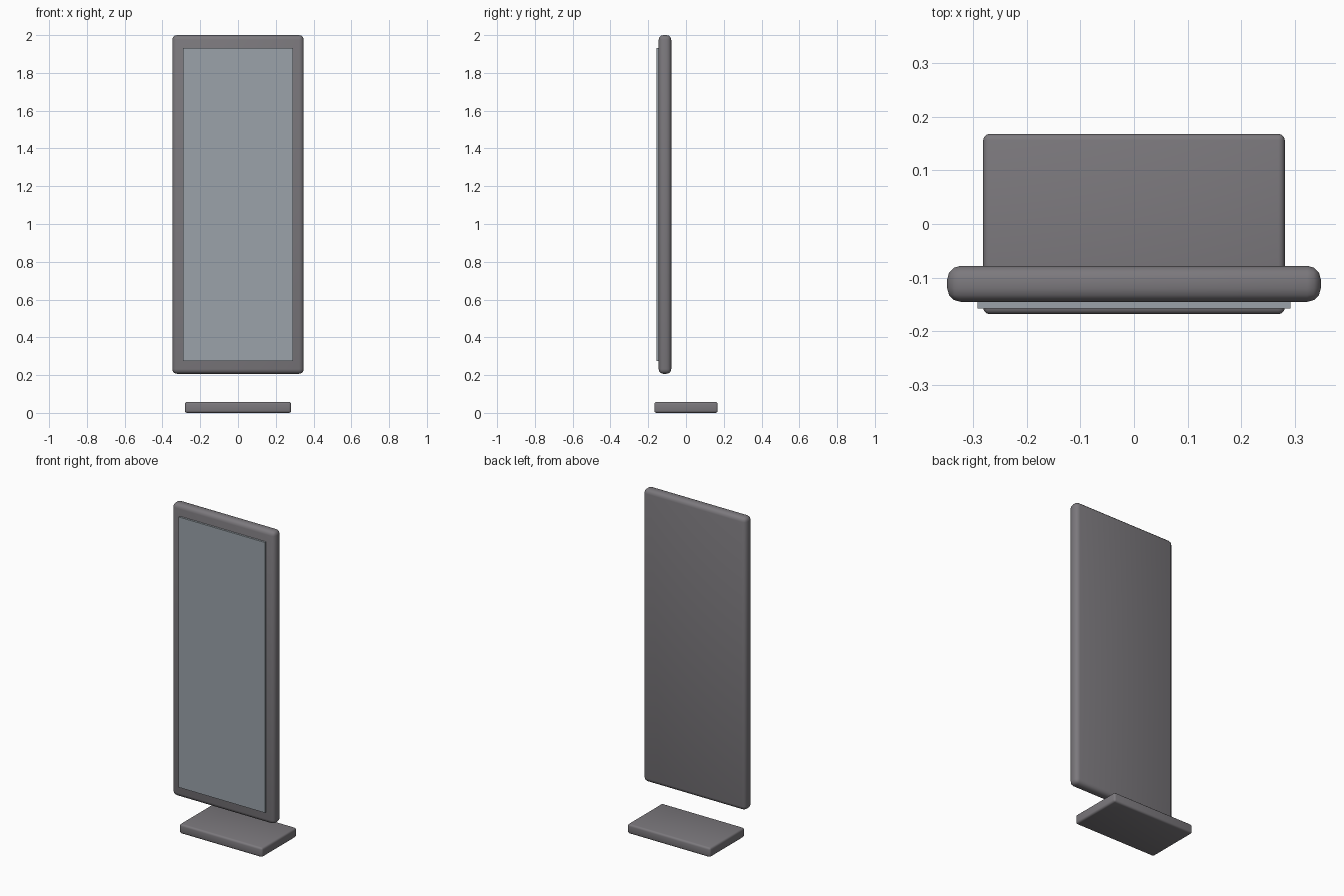
import bpy
import math

cube = bpy.data.objects.get("Cube")
if cube:
    bpy.data.objects.remove(cube, do_unlink=True)


def material(name, color):
    mat = bpy.data.materials.new(name)
    mat.use_nodes = True
    mat.diffuse_color = color
    mat.node_tree.nodes["Principled BSDF"].inputs["Base Color"].default_value = color
    return mat


def box(name, low, high, mat, bevel=0.0):
    """Box between two corners, with optional rounded edges."""
    bpy.ops.mesh.primitive_cube_add(size=1)
    obj = bpy.context.object
    obj.name = name
    obj.location = [(a + b) / 2 for a, b in zip(low, high)]
    obj.scale = [b - a for a, b in zip(low, high)]
    bpy.ops.object.transform_apply(location=False, rotation=False, scale=True)
    obj.data.materials.append(mat)
    if bevel:
        mod = obj.modifiers.new("rounded edges", "BEVEL")
        mod.width = bevel
        mod.segments = 3
        bpy.ops.object.modifier_apply(modifier=mod.name)
        bpy.ops.object.shade_smooth_by_angle(angle=math.radians(35))
    return obj


grey = material("warm grey casing", (0.20, 0.19, 0.205, 1))
glass = material("pale blue grey glass", (0.325, 0.365, 0.40, 1))

# Upright panel with the glass standing slightly proud of its front
box("panel_frame", (-0.348, -0.145, 0.207), (0.348, -0.078, 2.0), grey, 0.025)
box("screen", (-0.292, -0.157, 0.275), (0.292, -0.135, 1.932), glass)

# Separate foot plate on the ground
box("base", (-0.281, -0.168, 0.0), (0.281, 0.168, 0.058), grey, 0.012)
